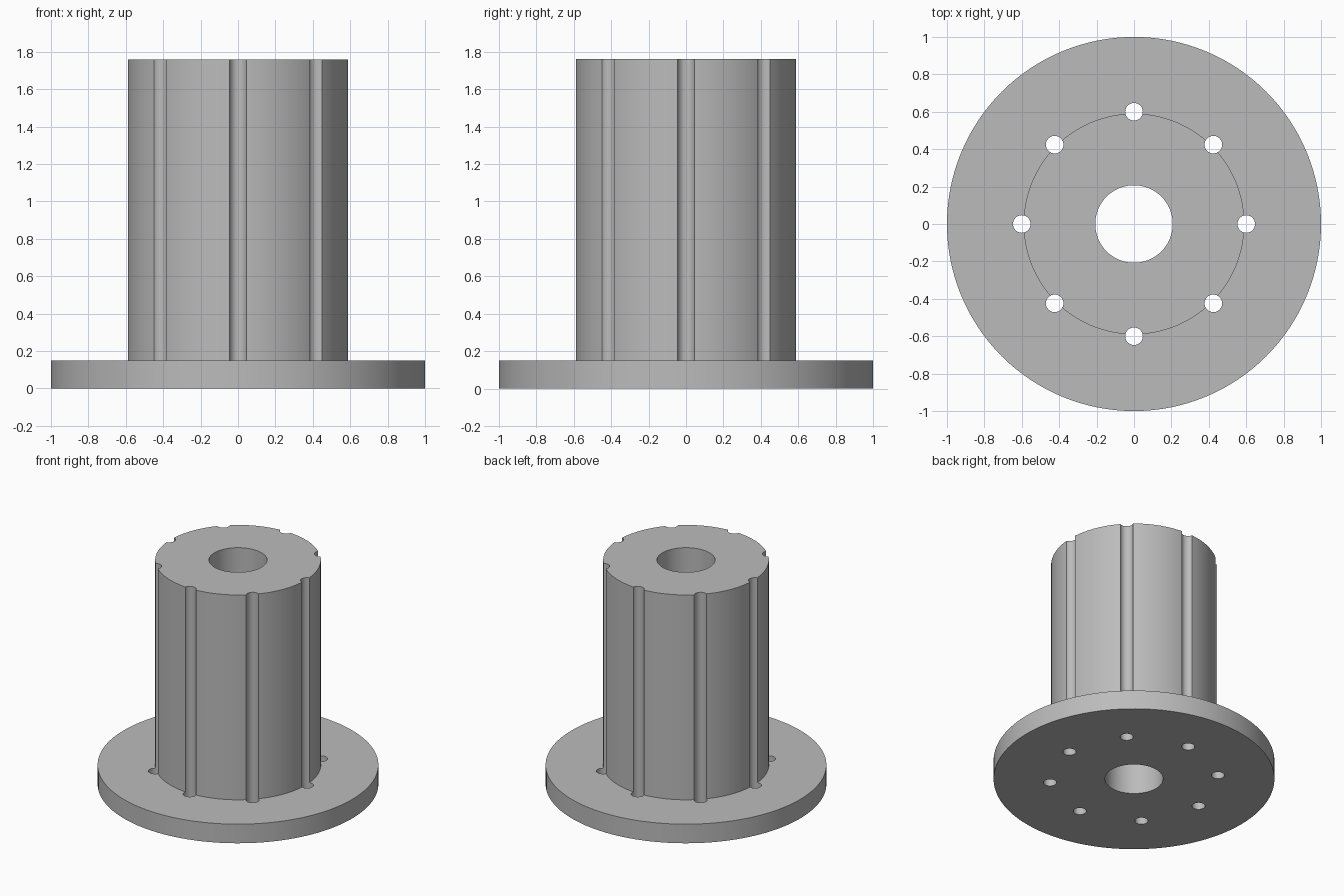
import bpy
import bmesh
from math import cos, sin, pi, radians
from mathutils import Matrix

cube = bpy.data.objects.get("Cube")
if cube:
    bpy.data.objects.remove(cube)

HEIGHT, FLANGE_TOP = 1.76, 0.15
FLANGE_R, HUB_R, BORE_R = 1.0, 0.59, 0.207
HOLE_CIRCLE_R, HOLE_R, HOLES = 0.6, 0.047, 8

grey = bpy.data.materials.new("plain grey")
grey.use_nodes = True
colour = (0.5, 0.5, 0.5, 1)
grey.diffuse_color = colour
grey.node_tree.nodes["Principled BSDF"].inputs["Base Color"].default_value = colour


def make_object(name, bm):
    bmesh.ops.recalc_face_normals(bm, faces=bm.faces)
    mesh = bpy.data.meshes.new(name)
    bm.to_mesh(mesh)
    bm.free()
    mesh.materials.append(grey)
    obj = bpy.data.objects.new(name, mesh)
    bpy.context.collection.objects.link(obj)
    return obj


def lathe(name, profile, steps):
    """Spin a closed (radius, height) profile around z."""
    bm = bmesh.new()
    verts = [bm.verts.new((r, 0, z)) for r, z in profile]
    edges = [bm.edges.new((a, b)) for a, b in zip(verts, verts[1:] + verts[:1])]
    bmesh.ops.spin(bm, geom=verts + edges, cent=(0, 0, 0), axis=(0, 0, 1),
                   angle=2 * pi, steps=steps, use_merge=True)
    bmesh.ops.remove_doubles(bm, verts=bm.verts, dist=1e-5)
    return make_object(name, bm)


# Round flange and hub with a central bore, in one turned piece
hub = lathe("flanged_hub", [
    (BORE_R, 0), (FLANGE_R, 0), (FLANGE_R, FLANGE_TOP),
    (HUB_R, FLANGE_TOP), (HUB_R, HEIGHT), (BORE_R, HEIGHT)], 128)

# Ring of drills: bolt holes in the flange, grooves up the hub
bm = bmesh.new()
for i in range(HOLES):
    a = 2 * pi * i / HOLES
    place = Matrix.Translation((HOLE_CIRCLE_R * cos(a), HOLE_CIRCLE_R * sin(a), HEIGHT / 2))
    bmesh.ops.create_cone(bm, cap_ends=True, segments=32, radius1=HOLE_R,
                          radius2=HOLE_R, depth=HEIGHT + 0.2, matrix=place)
drills = make_object("hole_drills", bm)
drills.hide_render = True

cut = hub.modifiers.new("bolt holes", 'BOOLEAN')
cut.operation = 'DIFFERENCE'
cut.solver = 'EXACT'
cut.object = drills

bpy.ops.object.select_all(action='DESELECT')
hub.select_set(True)
bpy.context.view_layer.objects.active = hub
bpy.ops.object.modifier_apply(modifier=cut.name)
bpy.data.objects.remove(drills)
bpy.ops.object.shade_smooth_by_angle(angle=radians(30))
